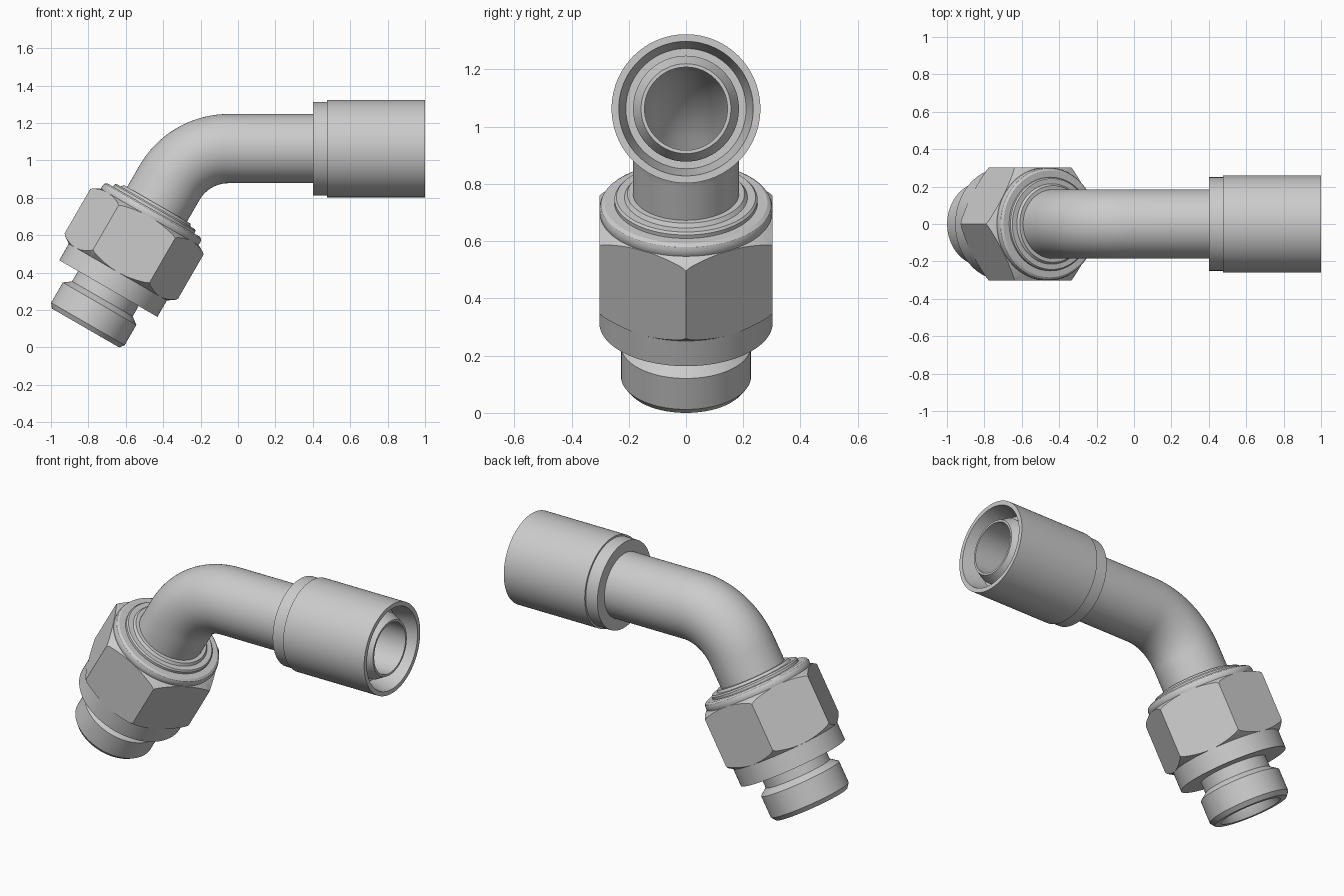
import bpy, bmesh
from math import cos, sin, pi, radians
from mathutils import Vector

if "Cube" in bpy.data.objects:
    bpy.data.objects.remove(bpy.data.objects["Cube"])

SEG = 96
BASE = (-0.815, 0.104)        # centre of the lower end face (x, z)
TILT = radians(60)            # direction of the lower axis
AXIS_Z = 1.063                # height of the horizontal axis


def lower(profile):
    """Rings from (radius, distance) pairs along the tilted axis."""
    return [(BASE[0] + t * cos(TILT), BASE[1] + t * sin(TILT), TILT, r) for r, t in profile]


def level(profile):
    """Rings from (radius, x) pairs along the horizontal axis."""
    return [(x, AXIS_Z, 0.0, r) for r, x in profile]


def bend(radius, steps=24):
    """Rings around the 60 degree elbow, from low end to level end."""
    R, cx = 0.365, -0.05
    out = []
    for i in range(steps + 1):
        a = TILT * (1 - i / steps)
        out.append((cx - R * sin(a), AXIS_Z - R + R * cos(a), a, radius))
    return out


def ring_solid(name, rings, flats=None):
    """Bridge a closed loop of rings; optionally cut six hex flats."""
    bm = bmesh.new()
    loops = []
    for x, z, a, r in rings:
        loop = []
        for k in range(SEG):
            p = 2 * pi * k / SEG
            n = r * cos(p)
            loop.append(bm.verts.new((x - sin(a) * n, r * sin(p), z + cos(a) * n)))
        loops.append(loop)
    for i, la in enumerate(loops):
        lb = loops[(i + 1) % len(loops)]
        for k in range(SEG):
            j = (k + 1) % SEG
            bm.faces.new((la[k], la[j], lb[j], lb[k]))
    bmesh.ops.recalc_face_normals(bm, faces=bm.faces)
    if flats:
        for k in range(6):
            p = pi / 2 + k * pi / 3
            n = Vector((-sin(TILT) * cos(p), sin(p), cos(TILT) * cos(p)))
            co = Vector((BASE[0], 0, BASE[1])) + n * flats
            bmesh.ops.bisect_plane(bm, geom=bm.verts[:] + bm.edges[:] + bm.faces[:],
                                   plane_co=co, plane_no=n, clear_outer=True)
            edges = [e for e in bm.edges if e.is_boundary]
            bmesh.ops.holes_fill(bm, edges=edges, sides=0)
        bmesh.ops.recalc_face_normals(bm, faces=bm.faces)
    me = bpy.data.meshes.new(name)
    bm.to_mesh(me)
    bm.free()
    ob = bpy.data.objects.new(name, me)
    bpy.context.collection.objects.link(ob)
    bpy.ops.object.select_all(action='DESELECT')
    ob.select_set(True)
    bpy.context.view_layer.objects.active = ob
    bpy.ops.object.shade_smooth_by_angle(angle=radians(25))
    return ob


# Hollow bent tube with a tapered nozzle tip
outer = lower([(0.185, 0.60)]) + bend(0.185) + level([(0.185, 0.93), (0.157, 0.985)])
inner = level([(0.145, 0.985)]) + bend(0.145)[::-1] + lower([(0.145, 0.60)])
ring_solid("bent_tube", outer + inner)

# Threaded end plug: chamfer, plain thread, groove and round shoulder
ring_solid("threaded_end", lower([
    (0.172, 0), (0.208, 0), (0.227, 0.025), (0.227, 0.15), (0.187, 0.18),
    (0.187, 0.2435), (0.303, 0.2435), (0.303, 0.36), (0.145, 0.36), (0.145, 0.06)]))

# Hexagonal nut with chamfered corners
ring_solid("hex_nut", lower([
    (0.20, 0.345), (0.303, 0.345), (0.342, 0.372), (0.352, 0.385), (0.352, 0.652),
    (0.342, 0.664), (0.305, 0.685), (0.20, 0.685)]), flats=0.303)

# Rounded collar and stepped lip on top of the nut
ring_solid("nut_collar", lower([
    (0.17, 0.67), (0.295, 0.67), (0.302, 0.69), (0.302, 0.708), (0.297, 0.72),
    (0.285, 0.728), (0.25, 0.728), (0.25, 0.742), (0.243, 0.75), (0.215, 0.75),
    (0.205, 0.764), (0.17, 0.764)]))

# Crimp sleeve with a conical mouth
ring_solid("sleeve", level([
    (0.18, 0.40), (0.25, 0.40), (0.25, 0.475), (0.26, 0.475), (0.26, 1.0),
    (0.235, 1.0), (0.21, 0.88), (0.18, 0.88)]))
